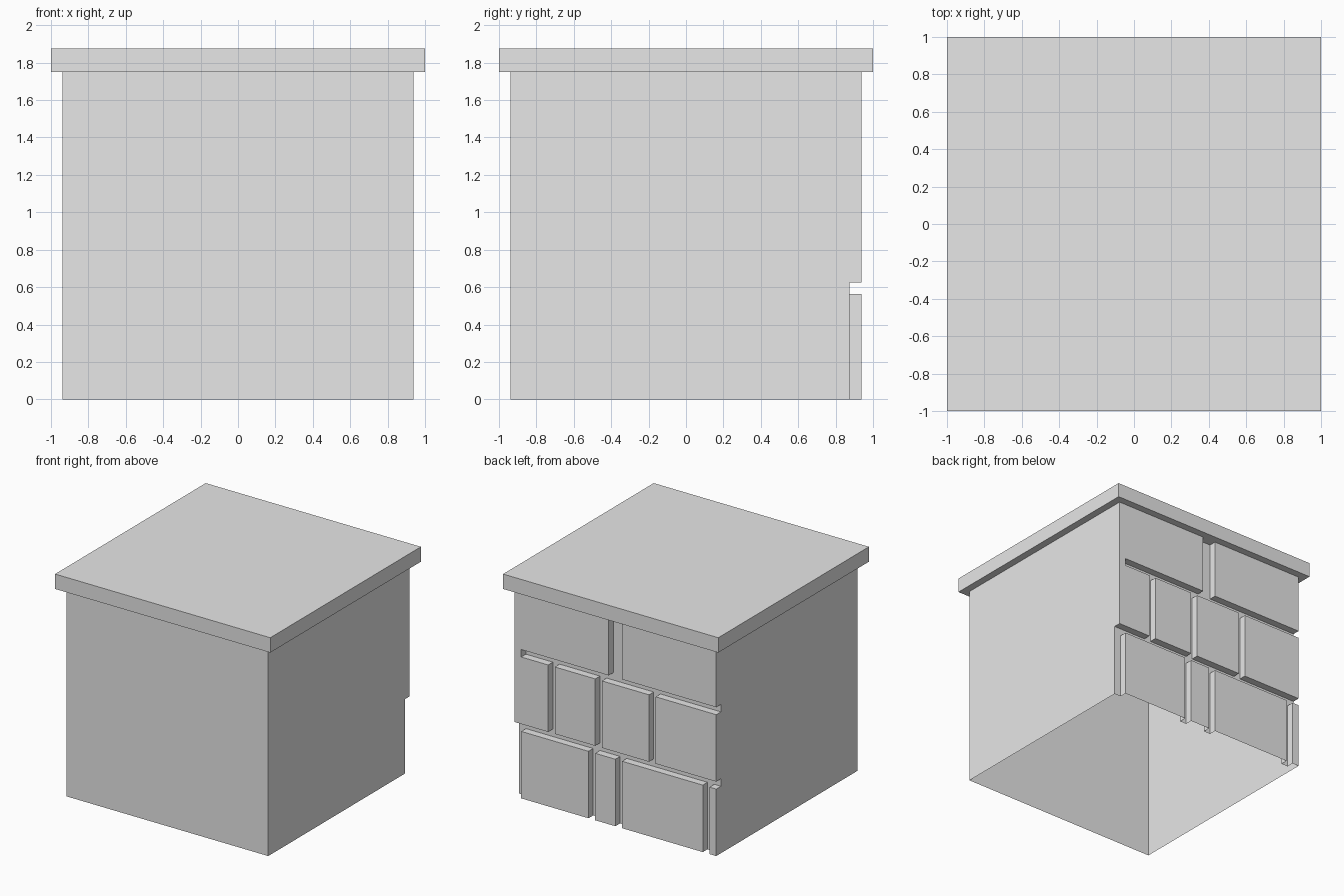
import bpy, bmesh

if "Cube" in bpy.data.objects:
    bpy.data.objects.remove(bpy.data.objects["Cube"])

U = 1 / 16                      # every size is a multiple of this unit
W, H = 30, 28                   # body width and height in units
FRONT, BACK, RECESS = -15, 15, 14

stone = bpy.data.materials.new("light grey stone")
stone.diffuse_color = (0.8, 0.8, 0.8, 1)
stone.use_nodes = True
stone.node_tree.nodes["Principled BSDF"].inputs["Base Color"].default_value = stone.diffuse_color


def finish(name, bm):
    bmesh.ops.remove_doubles(bm, verts=bm.verts, dist=1e-4)
    bmesh.ops.recalc_face_normals(bm, faces=bm.faces)
    bmesh.ops.dissolve_limit(bm, angle_limit=0.01, verts=bm.verts, edges=bm.edges)
    mesh = bpy.data.meshes.new(name)
    bm.to_mesh(mesh)
    bm.free()
    mesh.materials.append(stone)
    obj = bpy.data.objects.new(name, mesh)
    bpy.context.collection.objects.link(obj)
    return obj


# Mortar grooves on the back: (start, end, bottom, top), counted from the +x edge
grooves = [(0, 30, 9, 10), (1, 30, 19, 20), (14, 16, 20, 28)]
grooves += [(a, a + 1, 10, 19) for a in (5, 12, 20)]
grooves += [(a, a + 1, 0, 9) for a in (0, 11, 15, 28)]

cols = sorted({0, W} | {v for g in grooves for v in g[:2]})
rows = sorted({0, H} | {v for g in grooves for v in g[2:]})


def depth(c, r):
    s, z = cols[c], rows[r]
    return RECESS if any(a <= s < b and lo <= z < hi for a, b, lo, hi in grooves) else BACK


# Body: a hollow shell, open underneath, with brick relief on the back
bm = bmesh.new()


def quad(*points):
    bm.faces.new([bm.verts.new(((15 - s) * U, y * U, z * U)) for s, y, z in points])


def side(s, y0, y1, z0, z1):
    if y0 != y1:
        quad((s, y0, z0), (s, y1, z0), (s, y1, z1), (s, y0, z1))


nc, nr = len(cols) - 1, len(rows) - 1
for r in range(nr):
    z0, z1 = rows[r], rows[r + 1]
    # side walls
    side(0, FRONT, depth(0, r), z0, z1)
    side(W, FRONT, depth(nc - 1, r), z0, z1)
    for c in range(nc):
        s0, s1, y = cols[c], cols[c + 1], depth(c, r)
        # front wall and brick or mortar face
        for wall in (FRONT, y):
            quad((s0, wall, z0), (s1, wall, z0), (s1, wall, z1), (s0, wall, z1))
        # brick edges
        if c + 1 < nc:
            side(s1, y, depth(c + 1, r), z0, z1)
        if r + 1 < nr and depth(c, r + 1) != y:
            y2 = depth(c, r + 1)
            quad((s0, y, z1), (s1, y, z1), (s1, y2, z1), (s0, y2, z1))
finish("brick_body", bm)

# Overhanging cap slab
bm = bmesh.new()
bmesh.ops.create_cube(bm, size=1)
bmesh.ops.scale(bm, vec=(2, 2, 2 * U), verts=bm.verts)
bmesh.ops.translate(bm, vec=(0, 0, (H + 1) * U), verts=bm.verts)
finish("cap_slab", bm)
